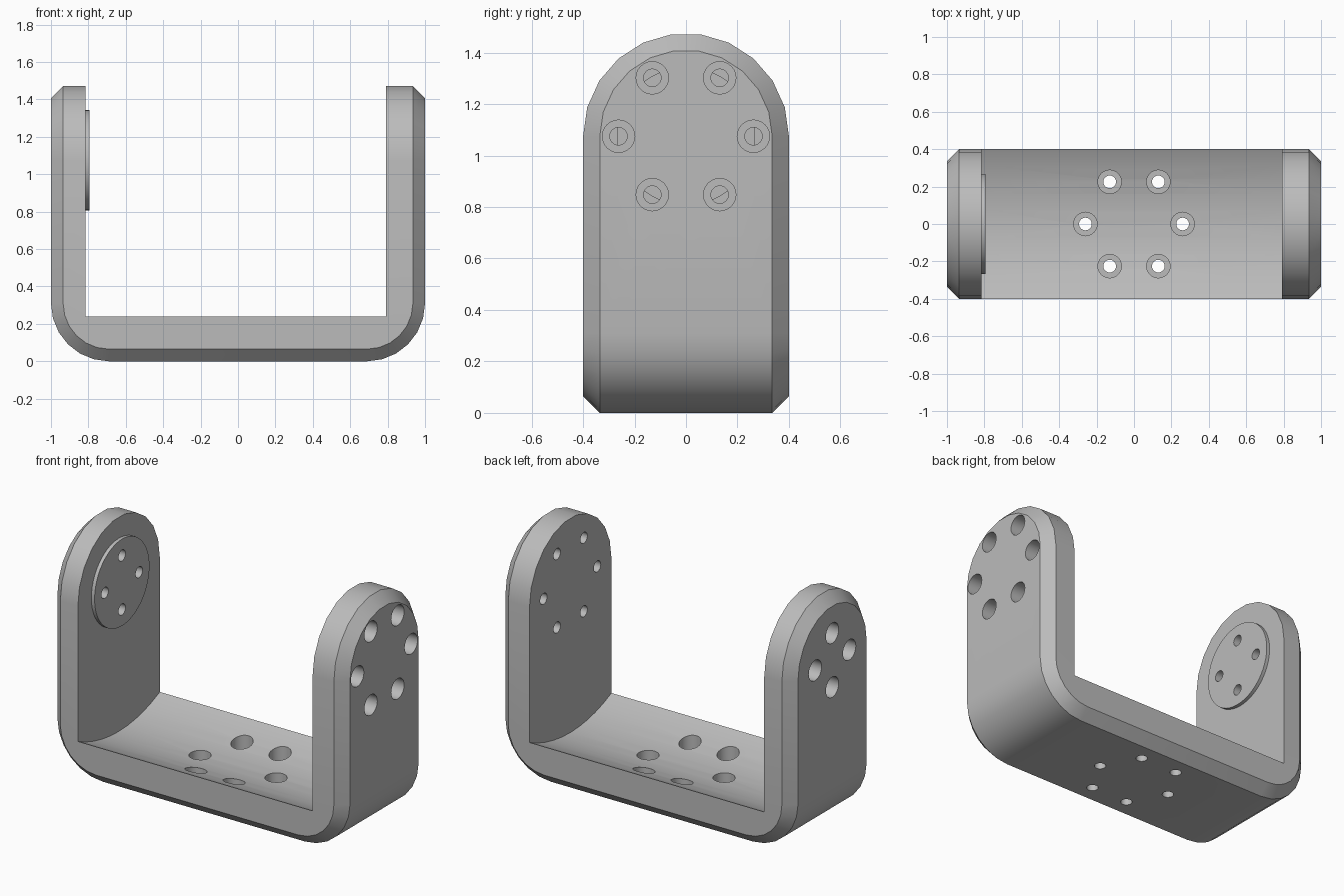
import bpy, bmesh
from math import pi, sin, cos, radians
from mathutils import Matrix, Vector

if "Cube" in bpy.data.objects:
    bpy.data.objects.remove(bpy.data.objects["Cube"])

HALF, CHAMFER = 0.4, 0.065      # half depth of the bracket, outer chamfer
PIVOT = 1.075                   # height of the arm hole circles
CORNER = 0.31                   # outer bottom corner radius
INNER_L, INNER_R = -0.815, 0.79  # inner faces of the two arms

grey = bpy.data.materials.new("plain grey")
grey.use_nodes = True
colour = (0.5, 0.5, 0.5, 1)
grey.diffuse_color = colour
grey.node_tree.nodes["Principled BSDF"].inputs["Base Color"].default_value = colour


def make_object(name, bm):
    bmesh.ops.recalc_face_normals(bm, faces=bm.faces)
    mesh = bpy.data.meshes.new(name)
    bm.to_mesh(mesh)
    bm.free()
    mesh.materials.append(grey)
    obj = bpy.data.objects.new(name, mesh)
    bpy.context.collection.objects.link(obj)
    return obj


def cylinder(name, radius, x0, x1, sides):
    """Cylinder along x, centred on the pivot height."""
    bm = bmesh.new()
    place = Matrix.Translation(((x0 + x1) / 2, 0, PIVOT)) @ Matrix.Rotation(pi / 2, 4, 'Y')
    bmesh.ops.create_cone(bm, cap_ends=True, segments=sides, radius1=radius,
                          radius2=radius, depth=x1 - x0, matrix=place)
    return make_object(name, bm)


def drill_set(name, count, ring, place):
    """Circle of stepped drills: local z = 0 is the counterbore seat."""
    bm = bmesh.new()
    profile = [(0, -0.3), (0.034, -0.3), (0.034, 0), (0.063, 0), (0.063, 0.3), (0, 0.3)]
    for i in range(count):
        turn = 2 * pi * i / count
        centre = Vector((ring * cos(turn), ring * sin(turn), 0))
        verts = [bm.verts.new(centre + Vector((r, 0, z))) for r, z in profile]
        edges = [bm.edges.new(pair) for pair in zip(verts, verts[1:])]
        bmesh.ops.spin(bm, geom=verts + edges, cent=centre, axis=(0, 0, 1),
                       angle=2 * pi, steps=24)
    bmesh.ops.remove_doubles(bm, verts=bm.verts, dist=0.0005)
    bmesh.ops.transform(bm, matrix=place, verts=bm.verts)
    return make_object(name, bm)


def cut(target, cutter):
    mod = target.modifiers.new("cut", 'BOOLEAN')
    mod.operation, mod.solver, mod.object = 'DIFFERENCE', 'EXACT', cutter
    bpy.context.view_layer.objects.active = target
    bpy.ops.object.modifier_apply(modifier=mod.name)


# Solid outer body: chamfered hull with round corners and arched ends
bm = bmesh.new()
for side in (-1, 1):
    for inset, depth in ((CHAMFER, HALF), (0, HALF - CHAMFER)):
        for i in range(7):
            a = radians(15 * i)
            r = CORNER - inset
            x, z = side * (1 - CORNER + r * cos(a)), CORNER - r * sin(a)
            for y in (-depth, depth):
                bm.verts.new((x, y, z))
        for i in range(12):
            a = pi * i / 11
            bm.verts.new((side * (1 - inset), depth * cos(a), PIVOT + depth * sin(a)))
hull = bmesh.ops.convex_hull(bm, input=bm.verts)
bmesh.ops.dissolve_limit(bm, angle_limit=radians(0.5), verts=bm.verts, edges=bm.edges)
bracket = make_object("bracket", bm)

# Round clearance between the arms, leaving a hollowed floor
clearance = cylinder("clearance_cutter", 0.926, INNER_L, INNER_R, 72)
cut(bracket, clearance)

# Raised pad inside the right arm
pad = cylinder("round_pad", 0.268, INNER_L - 0.005, -0.793, 48)

# Counterbored screw holes in the floor and both arms
to_left = Matrix.Rotation(pi / 2, 4, 'Y')
floor_drill = drill_set("floor_drill", 6, 0.26, Matrix.Translation((0, 0, 0.065)))
left_drill = drill_set("left_arm_drill", 6, 0.262,
                       Matrix.Translation((INNER_R + 0.09, 0, PIVOT)) @ to_left
                       @ Matrix.Rotation(pi / 2, 4, 'Z'))
right_drill = drill_set("right_arm_drill", 4, 0.167,
                        Matrix.Translation((INNER_L - 0.08, 0, PIVOT)) @ to_left.inverted())
for drill in (floor_drill, left_drill, right_drill):
    cut(bracket, drill)
cut(pad, right_drill)

for helper in (clearance, floor_drill, left_drill, right_drill):
    bpy.data.objects.remove(helper)

# Smooth curved surfaces, keep chamfers and rims sharp
for obj in (bracket, pad):
    bpy.ops.object.select_all(action='DESELECT')
    obj.select_set(True)
    bpy.context.view_layer.objects.active = obj
    bpy.ops.object.shade_smooth_by_angle(angle=radians(25))
